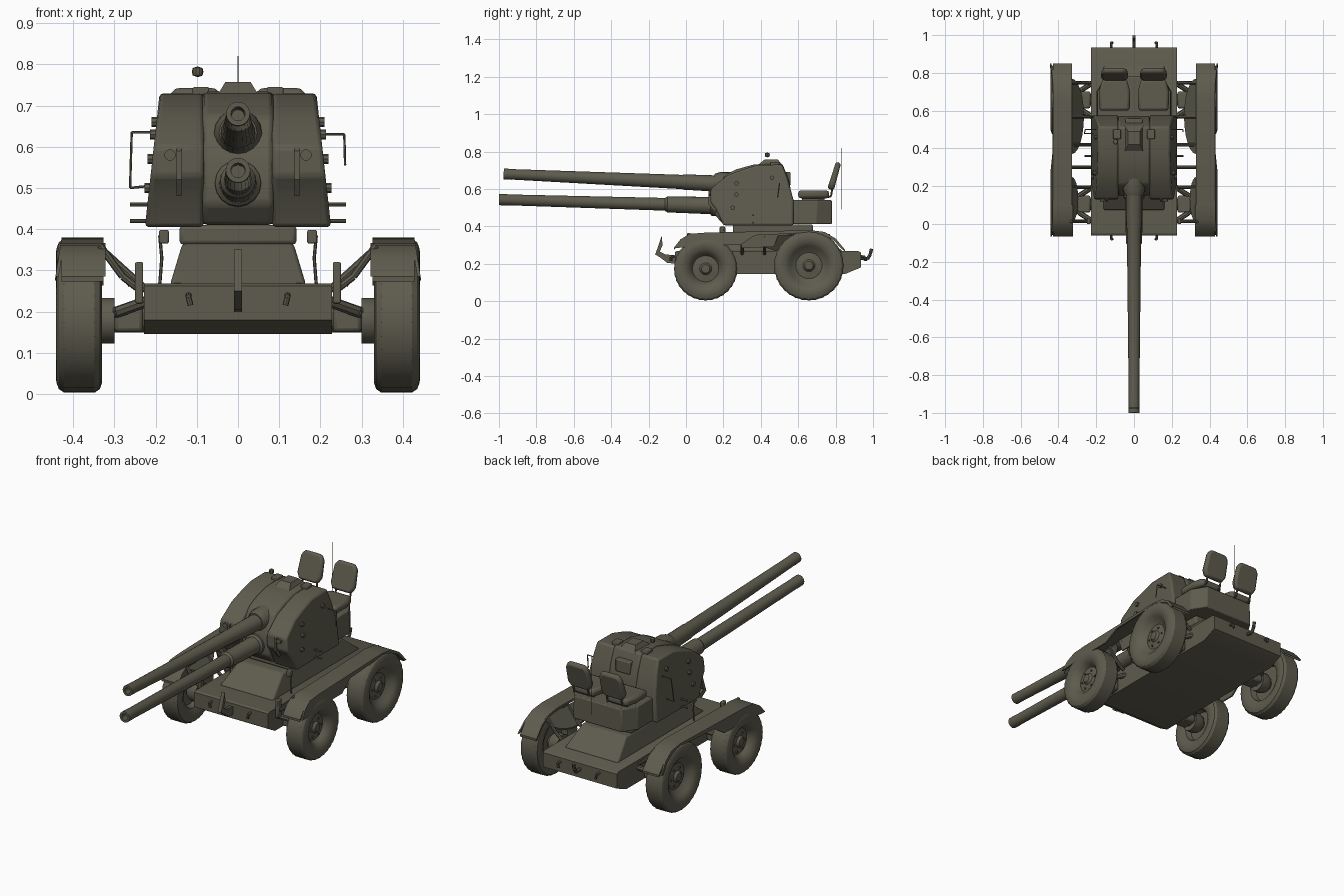
import bpy, bmesh, math
from mathutils import Vector, Matrix

if "Cube" in bpy.data.objects:
    bpy.data.objects.remove(bpy.data.objects["Cube"])

olive = bpy.data.materials.new("olive_drab")
olive.diffuse_color = (0.112, 0.106, 0.075, 1)
olive.use_nodes = True
olive.node_tree.nodes["Principled BSDF"].inputs["Base Color"].default_value = olive.diffuse_color


def make(name, bm, bevel=0.0):
    bmesh.ops.recalc_face_normals(bm, faces=bm.faces[:])
    me = bpy.data.meshes.new(name)
    bm.to_mesh(me)
    bm.free()
    me.materials.append(olive)
    ob = bpy.data.objects.new(name, me)
    bpy.context.collection.objects.link(ob)
    if bevel:
        m = ob.modifiers.new("bevel", 'BEVEL')
        m.width, m.segments, m.limit_method = bevel, 2, 'ANGLE'
    return ob


def loft(name, a, b, bevel=0.0):
    """Solid between two matching polygons of 3D points."""
    bm = bmesh.new()
    va, vb = [bm.verts.new(p) for p in a], [bm.verts.new(p) for p in b]
    bm.faces.new(va)
    bm.faces.new(vb)
    for i in range(len(a)):
        j = (i + 1) % len(a)
        bm.faces.new((va[i], va[j], vb[j], vb[i]))
    return make(name, bm, bevel)


def side(name, prof, x0, x1, bevel=0.0):
    """Side profile (y, z) extruded along x; x0 and x1 are numbers or functions of z."""
    f = lambda x, z: x(z) if callable(x) else x
    return loft(name, [(f(x0, z), y, z) for y, z in prof],
                [(f(x1, z), y, z) for y, z in prof], bevel)


def box(name, lo, hi, bevel=0.0):
    bm = bmesh.new()
    c = (Vector(lo) + Vector(hi)) / 2
    d = Vector(hi) - Vector(lo)
    bmesh.ops.create_cube(bm, size=1, matrix=Matrix.Translation(c) @ Matrix.Diagonal((*d, 1)))
    return make(name, bm, bevel)


def lathe(name, prof, origin, axis, segs=32, lug=0.0):
    """Spin (radius, distance) around an axis; lug lowers every second tread segment."""
    bm = bmesh.new()
    q = Vector(axis).to_track_quat('Z', 'Y')
    rmax = max(r for r, _ in prof)
    rings = []
    for r, h in prof:
        ring = []
        for i in range(segs if r > 0 else 1):
            t = 2 * math.pi * i / segs
            k = r - (lug if i % 2 and r > rmax - 0.012 else 0)
            ring.append(bm.verts.new(Vector(origin) + q @ Vector((k * math.cos(t), k * math.sin(t), h))))
        rings.append(ring)
    for a, b in zip(rings, rings[1:]):
        for i in range(segs):
            j = (i + 1) % segs
            vs = [a[i % len(a)], a[j % len(a)], b[j % len(b)], b[i % len(b)]]
            bm.faces.new(list(dict.fromkeys(vs)))
    return make(name, bm)


def rod(name, pts, r, segs=8):
    bm = bmesh.new()
    for a, b in zip(pts, pts[1:]):
        a, b = Vector(a), Vector(b)
        m = Matrix.Translation((a + b) / 2) @ (b - a).to_track_quat('Z', 'Y').to_matrix().to_4x4()
        bmesh.ops.create_cone(bm, cap_ends=True, segments=segs, radius1=r, radius2=r, depth=(b - a).length, matrix=m)
    return make(name, bm)


# Chassis and pedestal
side("chassis", [(-.06, .18), (-.06, .262), (-.05, .268), (.92, .268), (.935, .26), (.935, .18), (.85, .145), (.0, .145)], -.228, .228)
rect = lambda x, y0, y1, z: [(-x, y0, z), (x, y0, z), (x, y1, z), (-x, y1, z)]
loft("pedestal", rect(.165, .07, .84, .265), rect(.135, .2, .72, .365), .008)
loft("turret_ring", rect(.142, .25, .68, .362), rect(.142, .25, .68, .41), .01)

# Tow hooks, front and rear
side("front_tow_hook", [(-.06, .2), (-.1, .205), (-.14, .235), (-.165, .25), (-.15, .29), (-.13, .35),
                        (-.125, .30), (-.14, .265), (-.11, .25), (-.06, .245)], -.01, .01)
rod("rear_tow_hook", [(0, .93, .23), (0, .97, .225), (0, .985, .25), (0, .992, .28)], .009)
for s in (-1, 1):
    for y, d in ((-.06, -.02), (.935, .025)):
        rod("lifting_hook", [(s * .12, y, .24), (s * .12, y + d, .235), (s * .115, y + d, .215)], .007)

# Wheels, axles, fenders on both sides
fender_top = [(-.065, .285), (-.03, .33), (.02, .36), (.1, .366), (.4, .373), (.66, .38), (.74, .37), (.8, .335), (.85, .275)]
skirt_low = [(.835, .275), (.79, .325), (.73, .355), (.62, .365), (.5, .358), (.37, .352), (.29, .3), (.1, .3), (-.04, .285)]
for s in (-1, 1):
    for pos, y, R in (("front", .105, .17), ("rear", .657, .187)):
        d = R - .17
        lathe(pos + "_wheel", [(0, .035), (.022, .033), (.032, .02), (.07, .014), (.08 + d, .03), (.09 + d, .042),
              (.105 + d, .051), (.125 + d, .057), (.145 + d, .056), (.161 + d, .05), (R, .037), (R, 0), (R, -.037),
              (.161 + d, -.05), (.145 + d, -.055), (.12 + d, -.055), (.09 + d, -.04), (.08 + d, -.01), (0, -.01)],
              (s * .385, y, R + .003), (s, 0, 0), 64, .003)
        for k in range(6):
            t = k * math.pi / 3
            p = Vector((s * .396, y + .05 * math.cos(t), R + .05 * math.sin(t)))
            rod("wheel_nut", [p, p + Vector((s * .012, 0, 0))], .006, 6)
        rod(pos + "_axle", [(s * .2, y, .18), (s * .38, y, .178)], .03, 12)
        lathe(pos + "_brake_drum", [(0, -.03), (.045, -.03), (.055, -.01), (.055, .03), (0, .03)], (s * .33, y, .178), (-s, 0, 0), 20)
        box(pos + "_axle_block", (s * .265 - .035, y - .045, .15), (s * .265 + .035, y + .045, .215), .01)
        for dy in (-.09, .09):
            rod(pos + "_suspension_arm", [(s * .22, y + dy, .225), (s * .29, y + dy / 2, .20), (s * .33, y, .19)], .014)
            rod(pos + "_fender_strut", [(s * .235, y + dy, .25), (s * .28, y + dy, .285), (s * .335, y + dy, .36)], .009)
        # curved inner splash guard
        w, L, yc = (.035, .12, .13) if pos == "front" else (.065, .2, .57)
        arc = [(s * (.33 - w * math.sin(t)), yc - L * math.cos(t), .358 - 1.4 * w * math.sin(t))
               for t in [i * math.pi / 12 for i in range(13)]]
        loft(pos + "_splash_guard", arc, [(x, yy, z - .008) for x, yy, z in arc])
    low = [(y, z - .012) for y, z in reversed(fender_top)]
    side("fender", fender_top + low, s * .327, s * .428)
    side("fender_skirt", fender_top + skirt_low, lambda z: s * (.428 + (.38 - z) * .16), lambda z: s * (.42 + (.38 - z) * .16))
    side("fender_inner_panel", [(.27, .366), (.5, .37), (.47, .29), (.3, .285)], s * .327, s * .335)
    side("fender_inner_lip", fender_top[:4] + [(.1, .34), (-.03, .3)], s * .322, s * .33)
    for y in (.3, .42):
        rod("fender_bracket", [(s * .22, y, .25), (s * .33, y, .35)], .009)

# Turret: two cheeks and a central mantlet
cheek = [(.2, .405), (.16, .49), (.13, .53), (.132, .6), (.22, .672), (.3, .703), (.38, .728), (.515, .73), (.545, .65), (.575, .54), (.575, .405)]
outer = lambda s: (lambda z: s * (.226 - (z - .405) * .11))
for s in (-1, 1):
    side("turret_cheek", cheek, s * .083, outer(s), .01)
    side("cheek_rib", [(.15, .48), (.12, .52), (.122, .59), (.15, .61), (.2, .6), (.2, .5)], s * .137, s * .149)
    for y, z in ((.27, .63), (.27, .57), (.25, .50), (.46, .66)):
        x = outer(s)(z)
        rod("side_bolt", [(x - s * .01, y, z), (x + s * .012, y, z)], .012, 8)
    for z in (.42, .46):
        rod("step_peg", [(s * .21, .36, z), (s * .262, .36, z)], .005)
    rod("cheek_lamp", [(s * .165, .15, .58), (s * .165, .12, .58)], .014, 12)
    # lamp posts beside the pedestal
    rod("lamp_post", [(s * .19, .2, .265), (s * .185, .2, .33), (s * .19, .2, .385)], .004, 6)
    box("post_lamp", (s * .18 - .012, .18, .365), (s * .18 + .012, .21, .398), .004)
    box("deck_post", (s * .24 - .01, .0, .22), (s * .24 + .01, .03, .32), .004)
rod("left_grab_rail", [(-.2, .5, .635), (-.258, .5, .635), (-.262, .48, .5), (-.215, .48, .505)], .003, 6)
rod("right_grab_rail", [(.2, .5, .63), (.258, .5, .63), (.26, .49, .555)], .003, 6)
side("mantlet", [(.2, .41), (.155, .46), (.15, .56), (.175, .62), (.21, .675), (.27, .705), (.36, .73), (.515, .735), (.55, .65), (.57, .54), (.57, .41)], -.086, .086, .012)

# Roof sight and odd fittings
side("roof_sight", [(.38, .725), (.42, .757), (.49, .757), (.52, .725)], lambda z: -.05 + (z - .725) * .6, lambda z: .05 - (z - .725) * .6)
for s in (-1, 1):
    box("roof_block", (s * .09 - .02, .45, .725), (s * .09 + .02, .5, .745), .004)
box("rear_sight_box", (-.045, .5, .62), (.045, .56, .69), .006)
lathe("roof_ball", [(0, -.013), (.012, -.009), (.014, 0), (.012, .009), (0, .013)], (-.098, .435, .782), (0, 0, 1), 10)


# Barrels: sleeve, taper, muzzle and bore
def barrel(name, a, b, sleeve, rs, r0, r1):
    a, b = Vector(a), Vector(b)
    L = (b - a).length
    lathe(name, [(0, 0), (rs + .008, 0), (rs + .006, .08), (rs, .1), (rs - .003, sleeve), (r0, sleeve + .012), (r1, L - .05),
          (r1 + .001, L - .045), (r1 + .001, L), (r1 * .6, L), (r1 * .55, L - .12), (0, L - .12)], a, b - a, 20)


barrel("upper_barrel", (0, .32, .622), (0, -.975, .68), .33, .044, .038, .028)
barrel("lower_barrel", (0, .24, .508), (0, -1.0, .543), .34, .046, .034, .029)
lathe("upper_collar", [(0, 0), (.062, 0), (.058, .07), (.046, .1), (0, .1)], (0, .25, .63), (0, -1, .04), 16)
lathe("lower_collar", [(0, 0), (.058, 0), (.056, .05), (.046, .06), (0, .06)], (0, .19, .51), (0, -1, .03), 16)

# Crew platform and seats
plan = lambda z, k: [(-.2 * k, .53, z), (.2 * k, .53, z), (.2 * k, .7, z), (.15 * k, .78, z), (-.15 * k, .78, z), (-.2 * k, .7, z)]
loft("crew_platform", plan(.412, 1), plan(.54, .97), .006)
for x in (-.103, .103):
    lx, hx = x - .08, x + .08
    cushion = [(lx, .6), (hx, .6), (hx + .003, .7), (hx - .015, .765), (lx + .015, .765), (lx - .003, .7)]
    loft("seat_cushion", [(a, b, .55) for a, b in cushion], [(a, b, .592) for a, b in cushion], .014)
    box("seat_base", (x - .05, .62, .535), (x + .05, .74, .555))
    back = [(-.055, 0), (.055, 0), (.072, .03), (.068, .12), (.05, .145), (-.05, .145), (-.068, .12), (-.072, .03)]
    loft("seat_back", [(x + a, .755 + h * .33, .602 + h) for a, h in back],
         [(x + a, .79 + h * .27, .592 + h) for a, h in back], .012)
    for d in (-.045, .045):
        rod("seat_frame", [(x + d, .72, .55), (x + d, .775, .56), (x + d, .785, .62)], .005)

# Antenna
rod("antenna", [(0, .83, .49), (0, .83, .82)], .002, 6)

# Smooth curved parts, keep edges sharp
for ob in bpy.context.scene.objects:
    ob.select_set(True)
    bpy.context.view_layer.objects.active = ob
bpy.ops.object.shade_smooth_by_angle(angle=math.radians(30))
